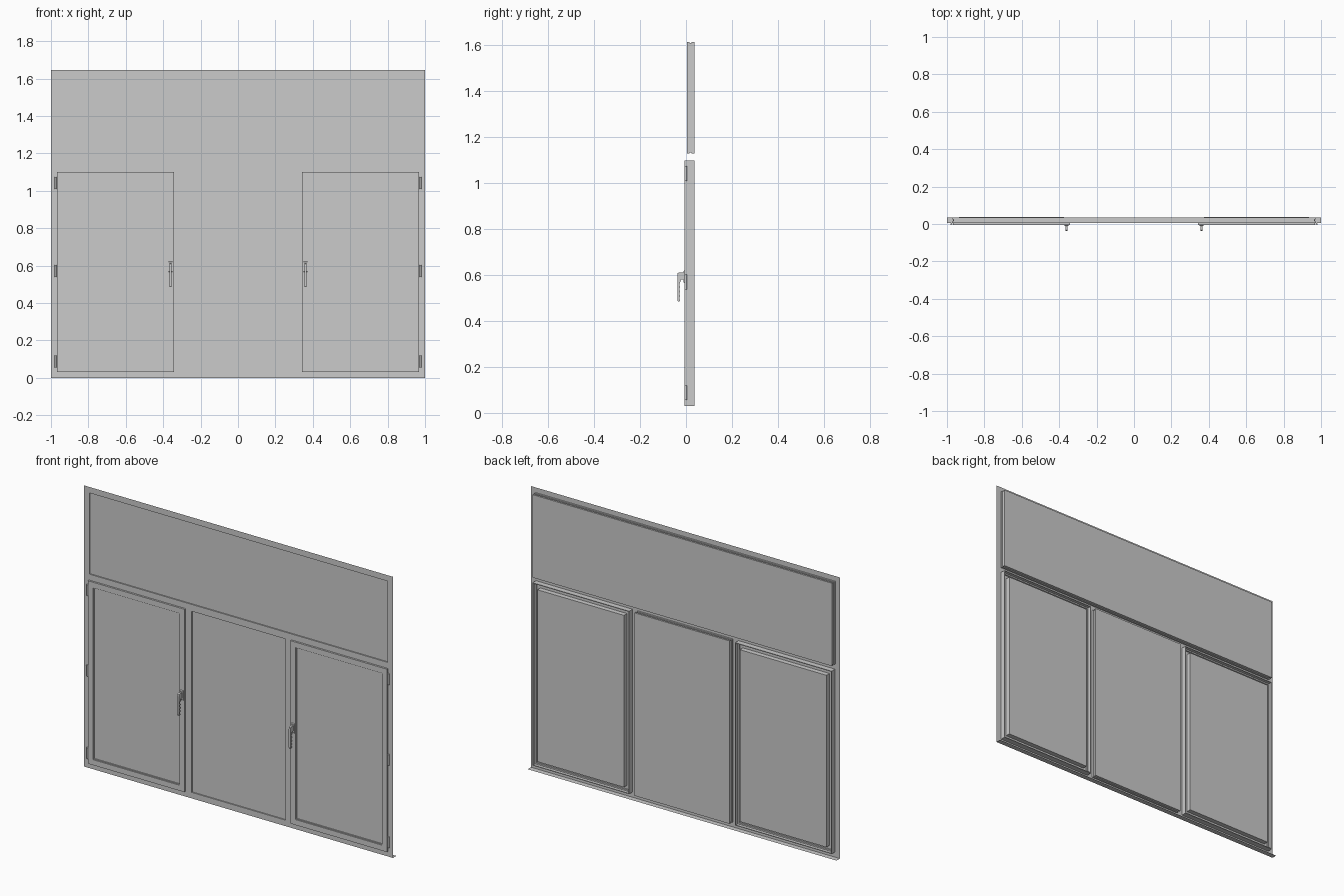
import bpy, bmesh, math

if "Cube" in bpy.data.objects:
    bpy.data.objects.remove(bpy.data.objects["Cube"])

FRONT = 0.005          # face of the fixed frame
TOP = (-0.97, 0.97, 1.13, 1.615)
MID = (-0.308, 0.308, 0.03, 1.10)
SASH = (0.343, 0.968, 0.03, 1.10)


def finish(name, bm, recalc=True):
    if recalc:
        bmesh.ops.recalc_face_normals(bm, faces=bm.faces)
    me = bpy.data.meshes.new(name)
    bm.to_mesh(me)
    bm.free()
    ob = bpy.data.objects.new(name, me)
    bpy.context.collection.objects.link(ob)
    return ob


def loft(name, rect, profile):
    """Sweep (inset, y) steps round a rectangle, glass closes both ends."""
    x0, x1, z0, z1 = rect
    bm = bmesh.new()
    loops = [[bm.verts.new(p) for p in ((x0 + i, y, z0 + i), (x1 - i, y, z0 + i),
                                        (x1 - i, y, z1 - i), (x0 + i, y, z1 - i))]
             for i, y in profile]
    for a, b in zip(loops, loops[1:]):
        for k in range(4):
            n = (k + 1) % 4
            bm.faces.new((a[k], a[n], b[n], b[k]))
    bm.faces.new(loops[0])
    bm.faces.new(loops[-1])
    return finish(name, bm)


def extrude_x(name, outline, xc, width):
    bm = bmesh.new()
    f = bm.faces.new([bm.verts.new((xc - width / 2, y, z)) for y, z in outline])
    r = bmesh.ops.extrude_face_region(bm, geom=[f])
    bmesh.ops.translate(bm, vec=(width, 0, 0),
                        verts=[v for v in r['geom'] if isinstance(v, bmesh.types.BMVert)])
    return finish(name, bm)


def flip(rect, s):
    return rect if s > 0 else (-rect[1], -rect[0], rect[2], rect[3])


# Frame: thin front sheet with four openings, and a bottom sill flange
holes = [TOP, MID, SASH, flip(SASH, -1)]
xs = sorted({-1, 1} | {v for h in holes for v in h[:2]})
zs = sorted({0, 1.645} | {v for h in holes for v in h[2:]})
bm = bmesh.new()
for xa, xb in zip(xs, xs[1:]):
    for za, zb in zip(zs, zs[1:]):
        cx, cz = (xa + xb) / 2, (za + zb) / 2
        if not any(h[0] < cx < h[1] and h[2] < cz < h[3] for h in holes):
            bm.faces.new([bm.verts.new(p) for p in ((xa, FRONT, za), (xb, FRONT, za),
                                                    (xb, FRONT, zb), (xa, FRONT, zb))])
bm.faces.new([bm.verts.new(p) for p in ((-1, FRONT, 0), (-1, 0.036, 0),
                                        (1, 0.036, 0), (1, FRONT, 0))])
bmesh.ops.remove_doubles(bm, verts=bm.verts, dist=1e-5)
finish("frame_face", bm, recalc=False)

# Fixed double-glazed panes
fixed = [(0.005, 0.012), (0.005, FRONT), (0, FRONT), (0, 0.015), (0.004, 0.015),
         (0.004, 0.025), (0, 0.025), (0, 0.036)]
loft("upper_pane", TOP, fixed)
loft("middle_pane", MID, fixed)

# Opening sashes: front rim, outer wall, open channel, projecting glass unit
sash = [(0.036, 0.004), (0.036, -0.001), (0.032, -0.001), (0.032, -0.006), (0, -0.006),
        (0, 0.036), (0.004, 0.036), (0.004, 0.018), (0.012, 0.018), (0.012, 0.010),
        (0.032, 0.010), (0.032, 0.038)]

# Lever handle side outline with finger scallops on the inner edge
grip = [(-0.006, 0.60), (-0.012, 0.612), (-0.030, 0.612), (-0.036, 0.608),
        (-0.038, 0.598), (-0.038, 0.492), (-0.035, 0.485), (-0.030, 0.485)]
for i in range(17):
    t = i / 16
    grip.append((-0.0275 + 0.002 * math.cos(t * 8 * math.pi), 0.49 + 0.078 * t))
grip += [(-0.022, 0.580), (-0.006, 0.580)]

for s, side in ((-1, "left"), (1, "right")):
    loft(side + "_sash", flip(SASH, s), sash)
    xh = s * 0.361
    extrude_x(side + "_handle_lever", grip, xh, 0.012)
    extrude_x(side + "_handle_base",
              [(-0.006, 0.565), (-0.010, 0.569), (-0.010, 0.618), (-0.006, 0.622)], xh, 0.022)
    # Hinge barrels
    for n, z in enumerate((0.088, 0.57, 1.042)):
        bpy.ops.mesh.primitive_cylinder_add(vertices=16, radius=0.0055, depth=0.064,
                                            location=(s * 0.976, -0.0005, z))
        bpy.context.object.name = f"{side}_hinge_{n + 1}"
        bpy.ops.object.shade_smooth_by_angle()
